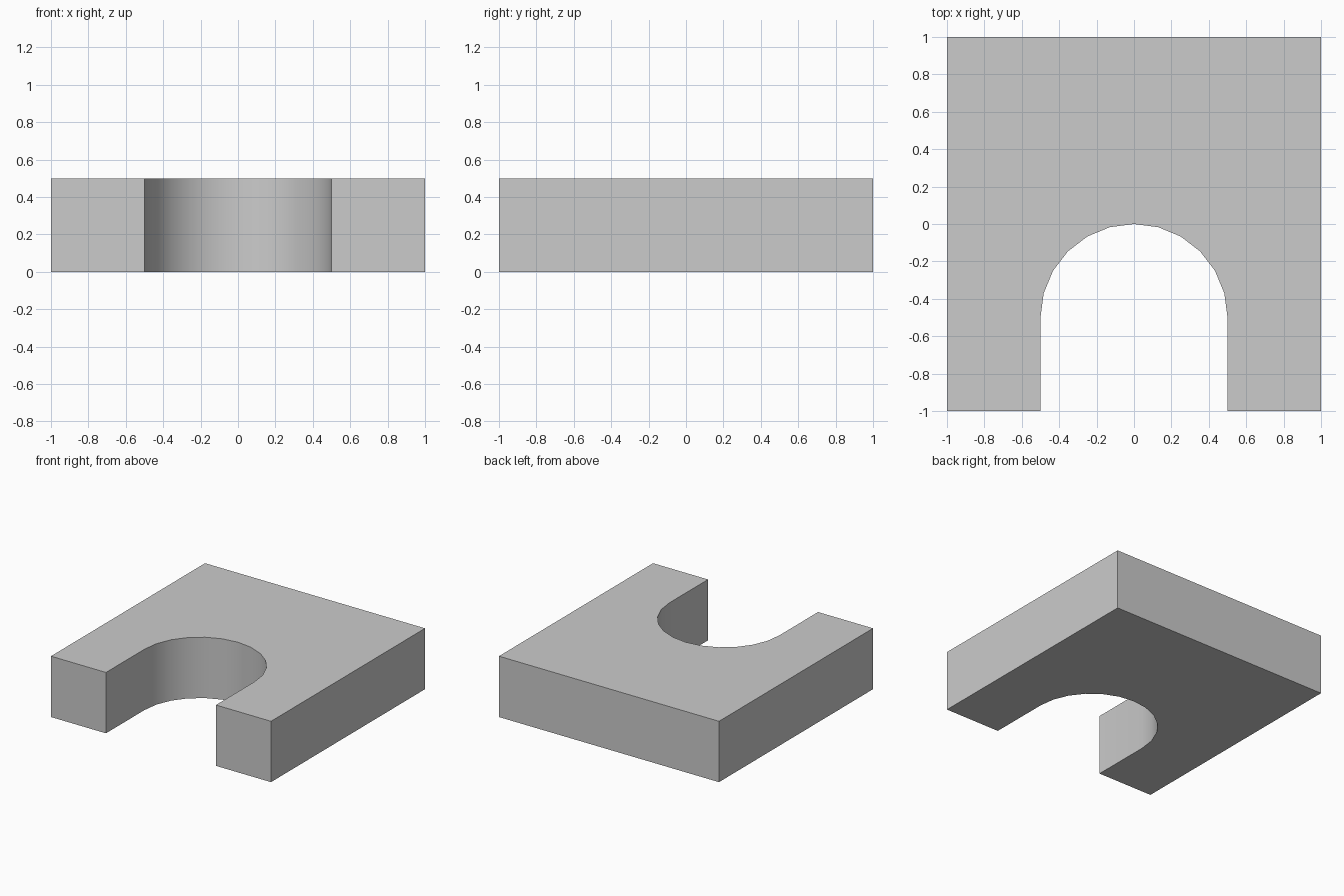
import bpy, bmesh, math

if "Cube" in bpy.data.objects:
    bpy.data.objects.remove(bpy.data.objects["Cube"])

HEIGHT = 0.5
R = 0.5          # arch radius
SEGMENTS = 12    # sides of the half circle

# Outline: square block with a round-ended slot open to the front
arch = [(R * math.cos(math.pi * i / SEGMENTS), -0.5 + R * math.sin(math.pi * i / SEGMENTS))
        for i in range(SEGMENTS + 1)]
outline = [(1, -1), (1, 1), (-1, 1), (-1, -1), (-R, -1)] + arch[::-1] + [(R, -1)]

# Extrude the outline into a solid
bm = bmesh.new()
face = bm.faces.new([bm.verts.new((x, y, 0)) for x, y in outline])
top = bmesh.ops.extrude_face_region(bm, geom=[face], use_keep_orig=True)
bmesh.ops.translate(bm, vec=(0, 0, HEIGHT),
                    verts=[v for v in top["geom"] if isinstance(v, bmesh.types.BMVert)])
bmesh.ops.recalc_face_normals(bm, faces=bm.faces)

# Split the caps into simple strips so the concave faces shade cleanly
caps = [f for f in bm.faces if abs(f.normal.z) > 0.9]
bmesh.ops.triangulate(bm, faces=caps)

mesh = bpy.data.meshes.new("slotted_block")
bm.to_mesh(mesh)
bm.free()
block = bpy.data.objects.new("slotted_block", mesh)
bpy.context.collection.objects.link(block)

# Smooth arch wall, sharp edges elsewhere
bpy.context.view_layer.objects.active = block
block.select_set(True)
bpy.ops.object.shade_smooth_by_angle(angle=math.radians(30))
